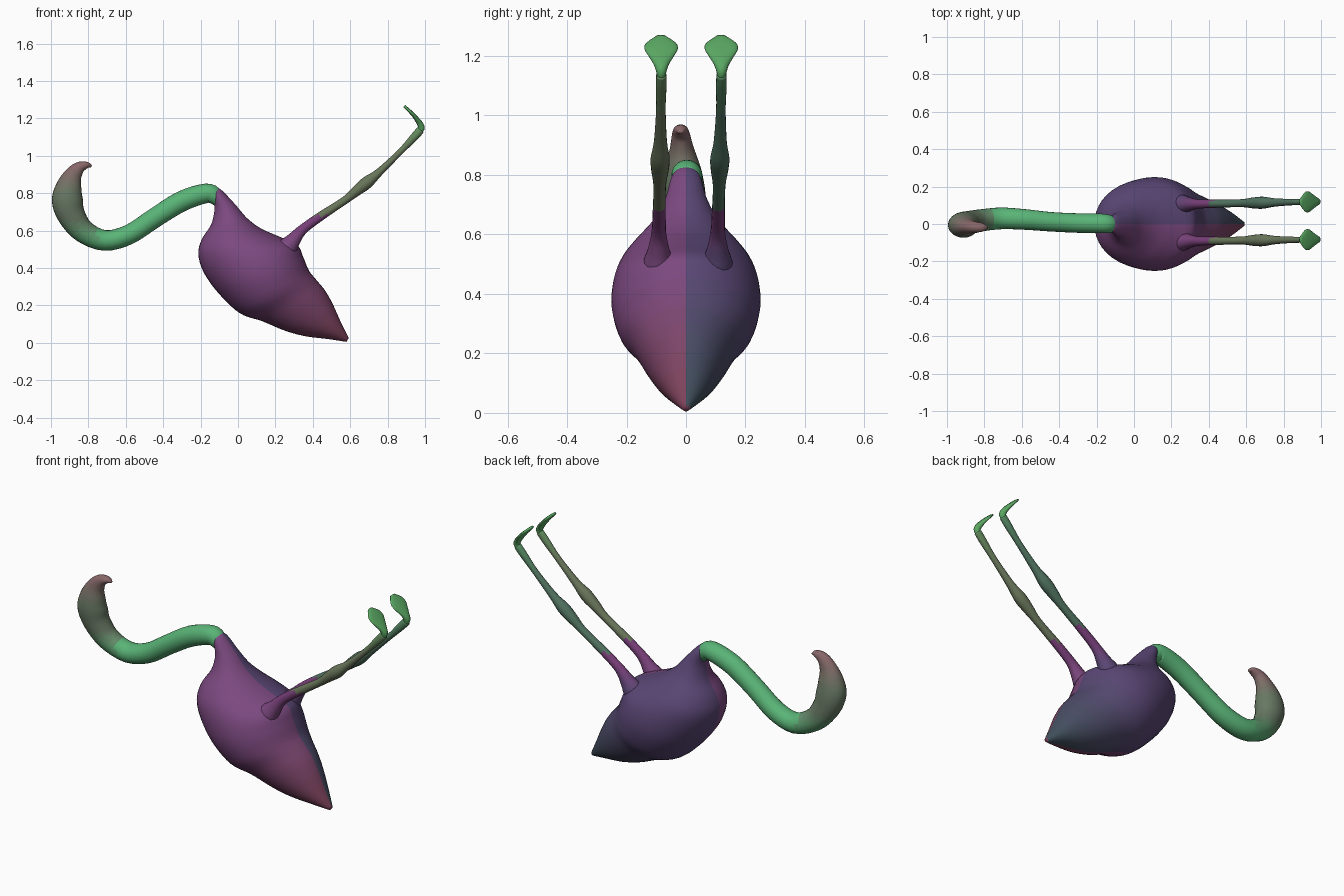
import bpy, bmesh, math
from mathutils import Vector

if "Cube" in bpy.data.objects:
    bpy.data.objects.remove(bpy.data.objects["Cube"])

def rgb(r, g, b):
    """Screen colour to linear diffuse colour."""
    return tuple((c / 255) ** 2.2 for c in (r, g, b)) + (1,)

MATS = {}

def mat(col):
    if col not in MATS:
        MATS[col] = bpy.data.materials.new("tint_%d" % len(MATS))
        MATS[col].diffuse_color = rgb(*col)
    return MATS[col]

def blend(a, b, t, steps=8):
    """Mix of two colours in a few even steps."""
    t = round(max(0, min(1, t)) * steps) / steps
    return tuple(round(p + (q - p) * t) for p, q in zip(a, b))

PLUM, VIOLET, ROSE, SLATE = (122, 74, 126), (90, 72, 116), (124, 68, 90), (66, 80, 92)
GREEN, SAGE, BLUSH = (90, 178, 118), (104, 120, 100), (134, 102, 104)
LEG_R, LEG_L, THIGH, FOOT = (104, 116, 90), (80, 112, 94), (118, 64, 118), (90, 165, 98)

def spline(rows, n):
    """Catmull-Rom through rows of numbers, n steps per span."""
    out = []
    for i in range(len(rows) - 1):
        a, b = rows[max(i - 1, 0)], rows[i]
        c, d = rows[i + 1], rows[min(i + 2, len(rows) - 1)]
        for k in range(n):
            t = k / n
            out.append([0.5 * (2 * q + (r - p) * t + (2 * p - 5 * q + 4 * r - s) * t * t
                        + (3 * q - p - 3 * r + s) * t ** 3) for p, q, r, s in zip(a, b, c, d)])
    out.append(list(rows[-1]))
    return out

def tube_rings(rows, n):
    """Rows of x, y, z, in-plane radius, sideways radius -> (centre, half axis, half width)."""
    pts = spline(rows, n)
    rings = []
    for i, (x, y, z, r, w) in enumerate(pts):
        a, b = pts[max(i - 1, 0)], pts[min(i + 1, len(pts) - 1)]
        t = Vector((b[0] - a[0], 0, b[2] - a[2])).normalized()
        rings.append((Vector((x, y, z)), Vector((-t.z, 0, t.x)) * r, w))
    return rings

def loft(name, rings, colour, sides=24):
    bm = bmesh.new()
    loops = []
    for c, half, w in rings:
        loops.append([bm.verts.new(c + half * math.cos(a) + Vector((0, w * math.sin(a), 0)))
                      for a in (2 * math.pi * k / sides for k in range(sides))])
    for p, q in zip(loops, loops[1:]):
        for k in range(sides):
            m = (k + 1) % sides
            bm.faces.new((p[k], p[m], q[m], q[k]))
    bm.faces.new(loops[0])
    bm.faces.new(loops[-1])
    bmesh.ops.recalc_face_normals(bm, faces=bm.faces)
    mesh = bpy.data.meshes.new(name)
    keys = []
    for f in bm.faces:
        f.smooth = True
        key = colour(f.calc_center_median())
        if key not in keys:
            keys.append(key)
            mesh.materials.append(mat(key))
        f.material_index = keys.index(key)
    bm.to_mesh(mesh)
    bm.free()
    ob = bpy.data.objects.new(name, mesh)
    bpy.context.collection.objects.link(ob)
    return ob

# Body: belly point x, z, back point x, z, half width
body = [
    (-.150, .785, -.125, .828, .028), (-.130, .755, -.090, .818, .050),
    (-.127, .70, -.015, .74, .070),
    (-.145, .63, .050, .665, .110), (-.195, .55, .125, .610, .170),
    (-.212, .47, .215, .570, .215), (-.180, .37, .315, .525, .243),
    (-.10, .26, .350, .455, .250), (.010, .158, .380, .385, .225),
    (.130, .115, .420, .335, .180), (.250, .065, .465, .280, .143),
    (.360, .035, .505, .210, .108), (.480, .020, .550, .110, .062),
    (.580, .005, .592, .025, .012)]
rings = []
for x0, z0, x1, z1, w in spline(body, 5):
    a, b = Vector((x0, 0, z0)), Vector((x1, 0, z1))
    rings.append(((a + b) / 2, (b - a) / 2, w))

def body_colour(c):
    tail = (c.x - c.z + .15) / .65
    return blend(PLUM, ROSE, tail) if c.y < 0 else blend(VIOLET, SLATE, tail)

loft("body", rings, body_colour, 40)

# Neck, head and hooked beak as one swept tube
neck = [
    (-.10, 0, .748, .030, .036), (-.125, 0, .782, .046, .047), (-.17, .003, .799, .052, .052),
    (-.30, .005, .757, .055, .052),
    (-.445, .012, .668, .053, .052), (-.58, .024, .580, .053, .055),
    (-.71, .030, .547, .055, .058), (-.825, .018, .595, .062, .060),
    (-.89, .004, .68, .074, .065), (-.912, -.005, .76, .083, .068),
    (-.905, -.010, .83, .070, .058), (-.885, -.014, .89, .050, .040),
    (-.850, -.017, .935, .033, .030), (-.808, -.018, .950, .018, .022),
    (-.783, -.018, .943, .005, .007)]

def neck_colour(c):
    if c.x > -.75:
        return GREEN
    if c.z > .80:
        return blend(SAGE, BLUSH, (c.z - .80) / .14)
    return blend(GREEN, SAGE, (c.z - .52) / .14)

loft("neck_and_head", tube_rings(neck, 4), neck_colour)

# Legs with flared root, knee and folded diamond foot
leg = [
    (.225, .465, .045, .050), (.258, .503, .056, .052), (.295, .548, .040, .037),
    (.345, .605, .027, .025), (.44, .675, .024, .022), (.572, .762, .021, .021),
    (.635, .813, .028, .029), (.690, .857, .033, .032), (.755, .912, .021, .022),
    (.867, 1.020, .016, .016), (.940, 1.098, .021, .018), (.976, 1.138, .022, .017)]
foot = [
    (.960, 1.120, .016, .012), (.980, 1.146, .018, .017), (.972, 1.172, .016, .026),
    (.950, 1.203, .012, .045), (.932, 1.224, .010, .056), (.912, 1.244, .009, .050),
    (.888, 1.266, .007, .016)]

for side, y, drift, shade, root in (("right", -.092, .008, LEG_R, PLUM),
                                    ("left", .106, .012, LEG_L, VIOLET)):
    def place(rows):
        return [(x, y + drift * (x - .3) / .6, z, r, w) for x, z, r, w in rows]

    def leg_colour(c):
        if c.z < .68:
            return blend(root, THIGH, (c.z - .52) / .1)
        return blend(shade, FOOT, (c.z - 1.0) / .3)

    loft(side + "_leg", tube_rings(place(leg), 4), leg_colour, 16)
    loft(side + "_foot", tube_rings(place(foot), 3), lambda c: FOOT, 16)

for m in bpy.data.materials:
    if m.users and not m.is_grease_pencil:
        m.use_nodes = True
        m.node_tree.nodes["Principled BSDF"].inputs["Base Color"].default_value = m.diffuse_color
